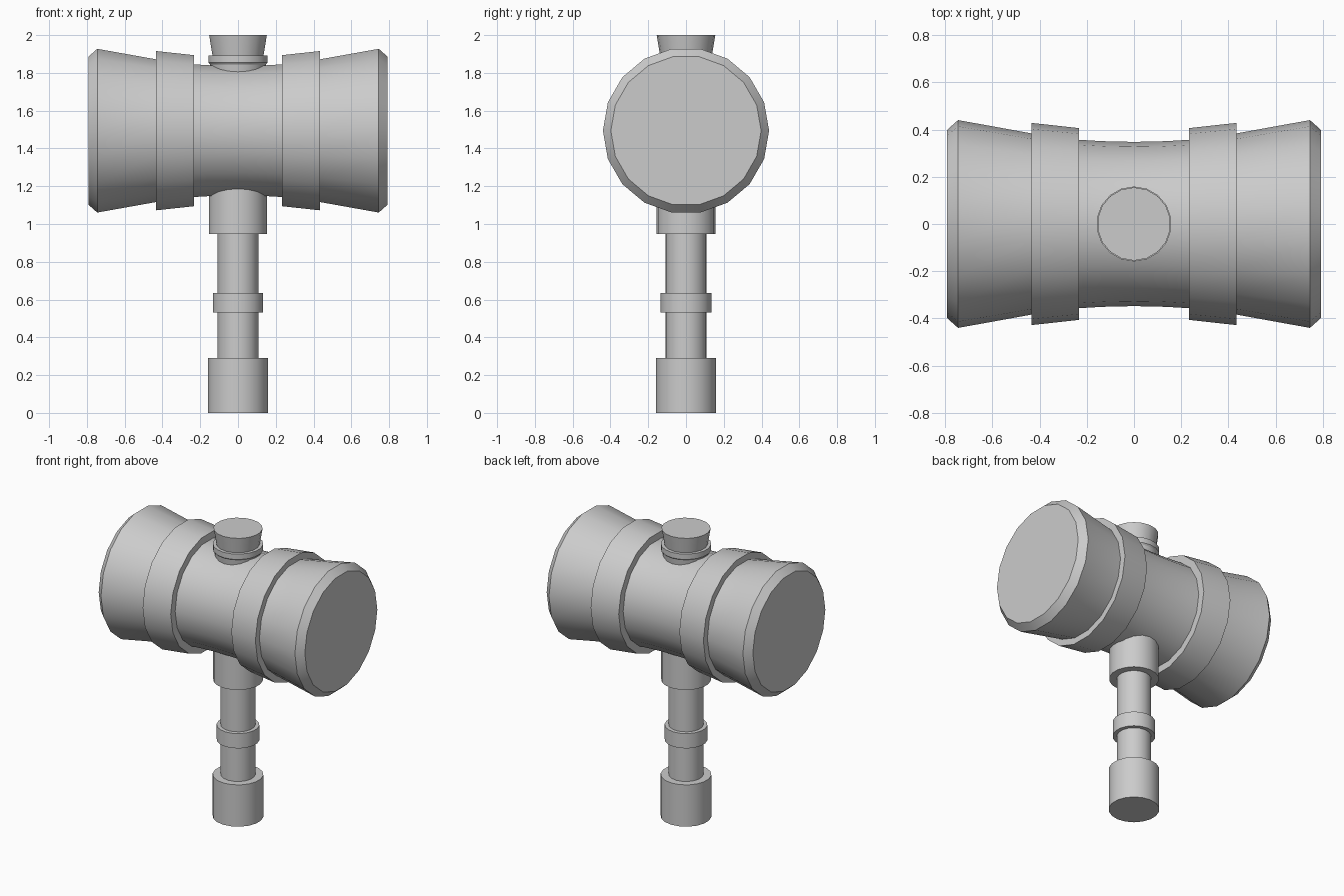
import bpy, bmesh
from math import sin, cos, radians, tau
from mathutils import Matrix

if "Cube" in bpy.data.objects:
    bpy.data.objects.remove(bpy.data.objects["Cube"])

SIDES = 18
HEAD_Z = 1.494


def lathe(name, profile, matrix=Matrix()):
    """Closed solid of revolution about local z; profile = (radius, height) from bottom to top."""
    bm = bmesh.new()
    rings = [[bm.verts.new((r * sin(tau * i / SIDES), r * cos(tau * i / SIDES), h))
              for i in range(SIDES)] for r, h in profile]
    for a, b in zip(rings, rings[1:]):
        for i in range(SIDES):
            j = (i + 1) % SIDES
            bm.faces.new((a[i], a[j], b[j], b[i]))
    bm.faces.new(rings[0])
    bm.faces.new(rings[-1])
    bm.transform(matrix)
    bmesh.ops.recalc_face_normals(bm, faces=bm.faces)
    mesh = bpy.data.meshes.new(name)
    bm.to_mesh(mesh)
    bm.free()
    obj = bpy.data.objects.new(name, mesh)
    bpy.context.collection.objects.link(obj)
    bpy.ops.object.select_all(action='DESELECT')
    obj.select_set(True)
    bpy.context.view_layer.objects.active = obj
    bpy.ops.object.shade_smooth_by_angle(angle=radians(30))
    return obj


def along_x(side):
    return Matrix.Translation((0, 0, HEAD_Z)) @ Matrix.Rotation(radians(90 * side), 4, 'Y')


# Head: slightly waisted barrel, with a band and a flared striking cap on each side
lathe("head_barrel", [(0.348 + 0.01 * (k / 4) ** 2, 0.0625 * k) for k in range(-4, 5)], along_x(1))
for side, label in ((1, "right"), (-1, "left")):
    lathe(f"head_band_{label}", [(0.406, 0.233), (0.428, 0.433)], along_x(side))
    lathe(f"striking_cap_{label}",
          [(0.384, 0.425), (0.384, 0.436), (0.44, 0.745), (0.398, 0.792)], along_x(side))

# Handle: pommel, shaft, grip ring and socket under the head
lathe("pommel", [(0.16, 0.0), (0.16, 0.29)])
lathe("shaft", [(0.109, 0.28), (0.109, 0.96)])
lathe("grip_ring", [(0.135, 0.532), (0.135, 0.635)])
lathe("socket", [(0.157, 0.948), (0.157, 1.25)])

# Peg on top of the head: flared plug sitting in a tapered collar
lathe("peg_collar", [(0.14, 1.76), (0.151, 1.845), (0.159, 1.855), (0.159, 1.892)])
lathe("peg_plug", [(0.136, 1.885), (0.155, 2.0)])
